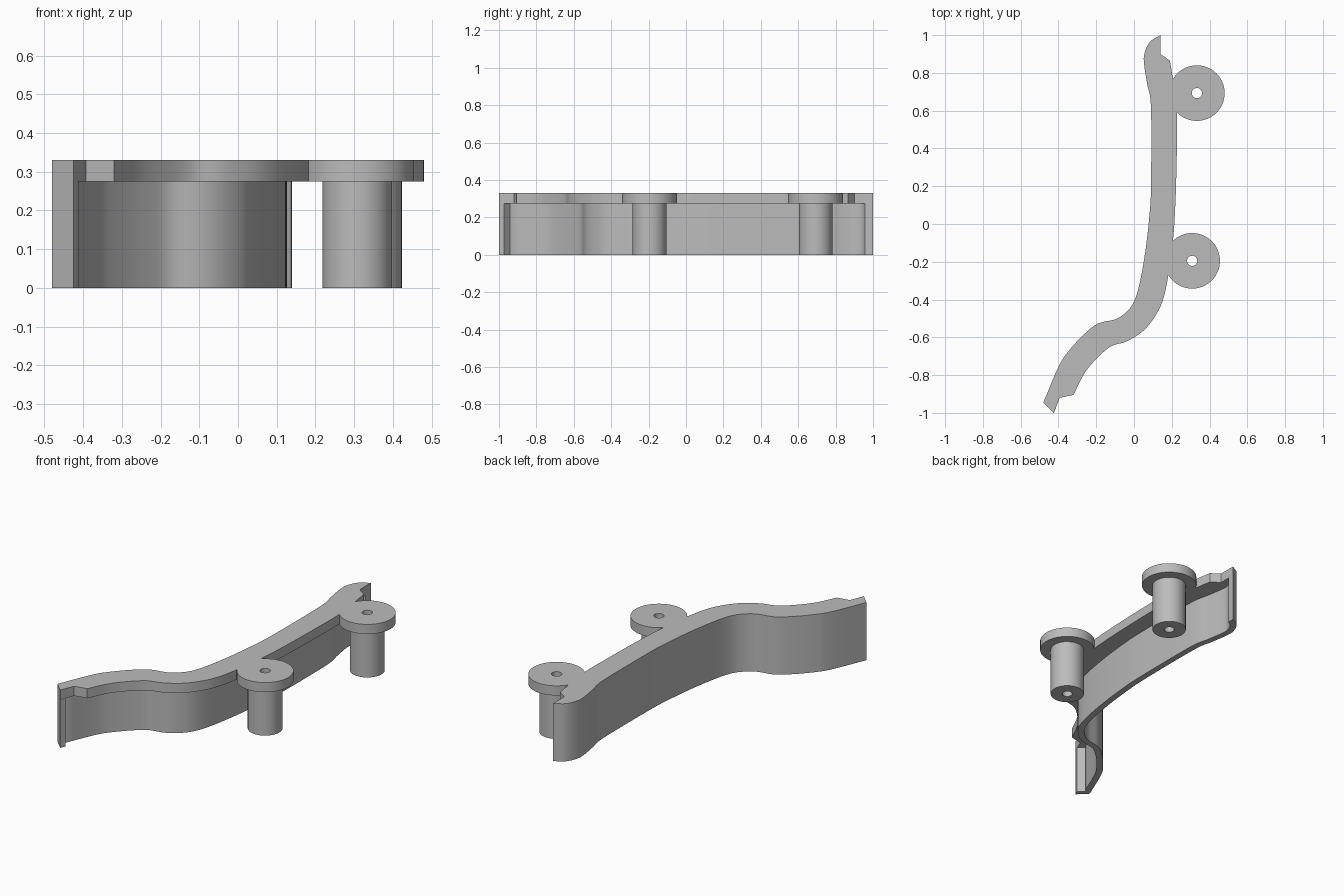
import bpy
import bmesh
import math
from mathutils import Vector

HEIGHT, LEDGE, WALL = 0.33, 0.275, 0.035

cube = bpy.data.objects.get("Cube")
if cube:
    bpy.data.objects.remove(cube, do_unlink=True)

grey = bpy.data.materials.new("plain grey")
grey.use_nodes = True
grey.diffuse_color = (0.5, 0.5, 0.5, 1)
grey.node_tree.nodes["Principled BSDF"].inputs["Base Color"].default_value = grey.diffuse_color


def smooth_path(points, steps=6):
    """Catmull-Rom curve through the given plan points."""
    p = [Vector(q) for q in points]
    p = [2 * p[0] - p[1]] + p + [2 * p[-1] - p[-2]]
    path = []
    for a, b, c, d in zip(p, p[1:], p[2:], p[3:]):
        for i in range(steps):
            t = i / steps
            path.append(0.5 * (2 * b + (c - a) * t + (2 * a - 5 * b + 4 * c - d) * t ** 2
                               + (3 * b - a - 3 * c + d) * t ** 3))
    return path + [p[-2]]


def offset_path(path, distance):
    """Shift a path to the left of its direction of travel."""
    shifted = []
    for i, q in enumerate(path):
        run = (path[min(i + 1, len(path) - 1)] - path[max(i - 1, 0)]).normalized()
        shifted.append(q + Vector((-run.y, run.x)) * distance)
    return shifted


def finish(bm, name):
    bmesh.ops.recalc_face_normals(bm, faces=bm.faces)
    mesh = bpy.data.meshes.new(name)
    bm.to_mesh(mesh)
    bm.free()
    mesh.materials.append(grey)
    obj = bpy.data.objects.new(name, mesh)
    bpy.context.collection.objects.link(obj)
    return obj


def extrude_plan(name, outline, bottom, top):
    bm = bmesh.new()
    face = bm.faces.new([bm.verts.new((x, y, bottom)) for x, y in outline])
    grown = bmesh.ops.extrude_face_region(bm, geom=[face], use_keep_orig=True)
    verts = [v for v in grown["geom"] if isinstance(v, bmesh.types.BMVert)]
    bmesh.ops.translate(bm, verts=verts, vec=(0, 0, top - bottom))
    return finish(bm, name)


def lathe(name, profile, x, y, sides=64):
    """Closed ring profile spun about a vertical axis at x, y."""
    bm = bmesh.new()
    rings = []
    for i in range(sides):
        a = math.tau * i / sides
        rings.append([bm.verts.new((x + r * math.cos(a), y + r * math.sin(a), z))
                      for r, z in profile])
    for i in range(sides):
        here, after = rings[i - 1], rings[i]
        for j in range(len(profile)):
            bm.faces.new((here[j - 1], here[j], after[j], after[j - 1]))
    return finish(bm, name)


def unite(target, other):
    mod = target.modifiers.new("union", "BOOLEAN")
    mod.operation, mod.solver, mod.object = "UNION", "EXACT", other
    bpy.ops.object.select_all(action="DESELECT")
    bpy.context.view_layer.objects.active = target
    target.select_set(True)
    bpy.ops.object.modifier_apply(modifier=mod.name)
    bpy.data.objects.remove(other, do_unlink=True)


# Outer edge from back tip to front tip, and inner ledge edge from front to back
outer = smooth_path([(0.14, 1), (0.085, 0.965), (0.056, 0.905), (0.053, 0.85), (0.07, 0.74),
                     (0.09, 0.615), (0.09, 0.2), (0.082, 0.05), (0.062, -0.13),
                     (0.035, -0.29), (0.005, -0.4), (-0.035, -0.46), (-0.095, -0.503),
                     (-0.19, -0.527), (-0.26, -0.58), (-0.34, -0.665), (-0.397, -0.75),
                     (-0.48, -0.945)])
inner = smooth_path([(-0.32, -0.905), (-0.265, -0.795), (-0.2, -0.715), (-0.122, -0.648),
                     (-0.035, -0.62), (0.055, -0.56), (0.12, -0.475), (0.155, -0.395),
                     (0.18, -0.28), (0.207, -0.08), (0.22, 0.13), (0.227, 0.4),
                     (0.227, 0.59), (0.205, 0.77), (0.19, 0.865)])
tip = Vector((-0.425, -1))

# Top ledge with notched ends
ledge_outline = outer + [tip, Vector((-0.393, -0.92))] + inner + [Vector((0.14, 0.9))]
rail = extrude_plan("rail", ledge_outline, LEDGE, HEIGHT)

# Thin wall under the outer edge, with a hooked lip at the front end
wall_inside = offset_path(outer, WALL)[1:-1]
wall_inside = [Vector((0.14, 0.965))] + [q for q in wall_inside if q.x < 0.139 and q.y > -0.935]
lip = [tip, Vector((-0.412, -0.972)), Vector((-0.448, -0.94))]
wall = extrude_plan("wall", outer + lip + wall_inside[::-1], 0, LEDGE)
unite(rail, wall)

# Flanged hollow posts
post_profile = [(0.027, 0), (0.09, 0), (0.09, LEDGE), (0.147, LEDGE),
                (0.147, HEIGHT), (0.027, HEIGHT)]
for name, x, y in (("back_post", 0.333, 0.693), ("front_post", 0.308, -0.195)):
    unite(rail, lathe(name, post_profile, x, y))

bpy.ops.object.shade_smooth_by_angle(angle=math.radians(30))
